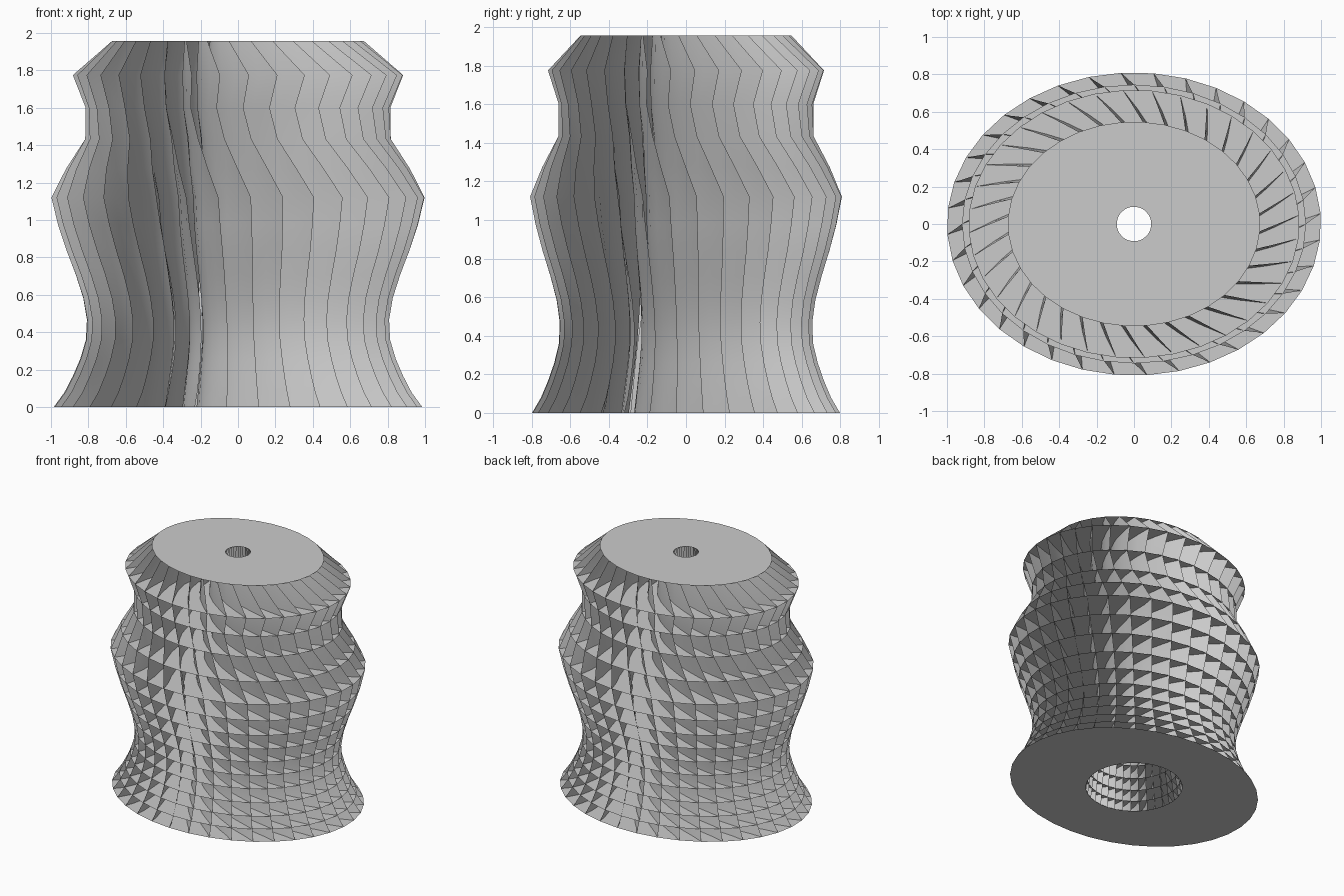
import bpy
import bmesh
from math import sin, cos, radians

cube = bpy.data.objects.get("Cube")
if cube:
    bpy.data.objects.remove(cube, do_unlink=True)

SIDES = 36
SPANS = 6
DEPTH_RATIO = 0.81
HOLE, CORD_HOLE = 0.355, 0.092

# Half-width and turn in degrees of each slice's rim, from the top down
RIMS = [(0.675, -14), (0.885, -6.2), (0.815, -8), (0.82, -5), (0.92, 0),
        (1.0, 4), (0.965, 4.4), (0.92, 4.9), (0.87, 5.3), (0.83, 5.6),
        (0.81, 5.9), (0.815, 6.1), (0.845, 6.3), (0.885, 6.4),
        (0.93, 6.5), (0.987, 6.5)]
LAST = len(RIMS) - 1

grey = bpy.data.materials.new("plain grey")
grey.use_nodes = True
colour = (0.6, 0.6, 0.6, 1)
grey.diffuse_color = colour
grey.node_tree.nodes["Principled BSDF"].inputs["Base Color"].default_value = colour


def slice_height(i):
    # Slices stand closer together towards the bottom
    return max(0, 1.957 - sum(0.182 - 0.00736 * k for k in range(i)))


def swirl(radius):
    # Fins curve round more the nearer they come to the middle
    return 64 * (1 - radius) ** 1.5


def ring(bm, i, step):
    """Vertices on slice i, from its rim (first step) to its hole (last step)."""
    t = step / SPANS
    width, turn = RIMS[i]
    z = slice_height(i)
    hole = CORD_HOLE + (HOLE - CORD_HOLE) * (1 - z / slice_height(0))
    rx = width + (hole - width) * t
    ry = width * DEPTH_RATIO * (1 - t) + hole * t
    turn += swirl(width) - swirl(rx)
    angles = [radians(turn + 360 * j / SIDES) for j in range(SIDES)]
    return [bm.verts.new((rx * sin(a), -ry * cos(a), z)) for a in angles]


def point_grid(bm):
    return [[ring(bm, i, s) for s in range(SPANS + 1)] for i in range(LAST + 1)]


def finish(bm, name):
    mesh = bpy.data.meshes.new(name)
    bm.to_mesh(mesh)
    bm.free()
    mesh.materials.append(grey)
    obj = bpy.data.objects.new(name, mesh)
    bpy.context.collection.objects.link(obj)
    return obj


# Horizontal elliptical slices with a round hole that narrows upwards
bm = bmesh.new()
for i, rings in enumerate(point_grid(bm)):
    for outer, inner in zip(rings, rings[1:]):
        for j in range(SIDES):
            quad = [outer[j - 1], outer[j], inner[j], inner[j - 1]]
            if i == LAST:
                quad.reverse()
            bm.faces.new(quad)
finish(bm, "horizontal_slices")

# Upright curved fins running through every slice
bm = bmesh.new()
grid = point_grid(bm)
for upper, lower in zip(grid, grid[1:]):
    for s in range(SPANS):
        for j in range(SIDES):
            bm.faces.new((upper[s][j], lower[s][j], lower[s + 1][j], upper[s + 1][j]))
fins = finish(bm, "upright_fins")

bpy.ops.object.select_all(action="DESELECT")
fins.select_set(True)
bpy.context.view_layer.objects.active = fins
bpy.ops.object.shade_smooth_by_angle(angle=radians(30))
